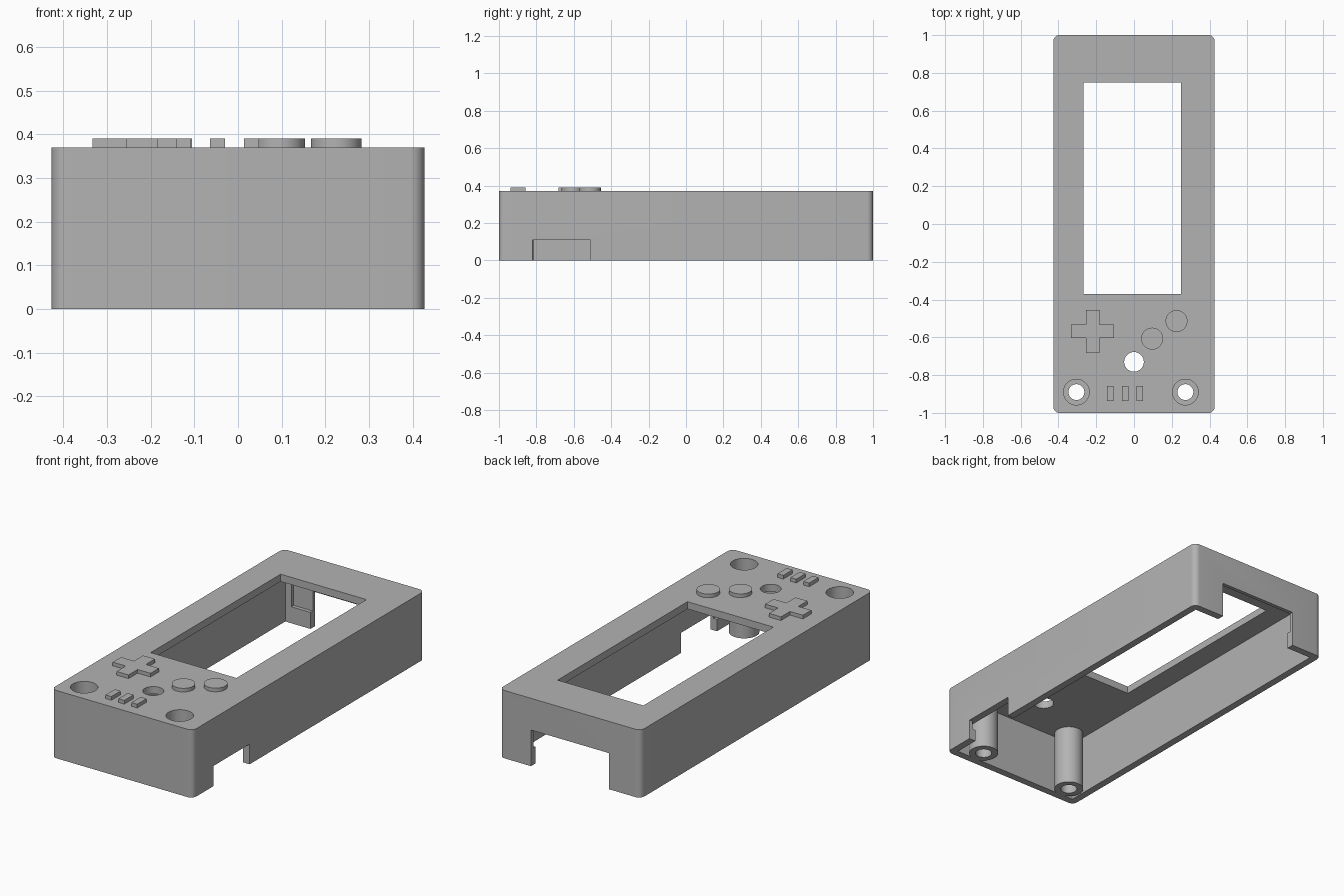
import bpy, bmesh, math

if "Cube" in bpy.data.objects:
    bpy.data.objects.remove(bpy.data.objects["Cube"])

TOP, WALL = 0.37, 0.04
grey = bpy.data.materials.new("plain grey")
grey.diffuse_color = (0.45, 0.45, 0.45, 1)
grey.use_nodes = True
grey.node_tree.nodes["Principled BSDF"].inputs["Base Color"].default_value = grey.diffuse_color


def prism(name, outline, z0, z1):
    """Extrude a flat outline from z0 to z1."""
    bm = bmesh.new()
    face = bm.faces.new([bm.verts.new((x, y, z0)) for x, y in outline])
    up = bmesh.ops.extrude_face_region(bm, geom=[face])["geom"]
    bmesh.ops.translate(bm, vec=(0, 0, z1 - z0),
                        verts=[v for v in up if isinstance(v, bmesh.types.BMVert)])
    bmesh.ops.recalc_face_normals(bm, faces=bm.faces)
    mesh = bpy.data.meshes.new(name)
    bm.to_mesh(mesh)
    bm.free()
    mesh.materials.append(grey)
    obj = bpy.data.objects.new(name, mesh)
    bpy.context.collection.objects.link(obj)
    return obj


def rect(x0, x1, y0, y1, r=0, n=8):
    """Rectangle outline, optionally with rounded corners."""
    if not r:
        return [(x0, y0), (x1, y0), (x1, y1), (x0, y1)]
    pts = []
    corners = [(x1 - r, y1 - r), (x0 + r, y1 - r), (x0 + r, y0 + r), (x1 - r, y0 + r)]
    for k, (cx, cy) in enumerate(corners):
        for i in range(n + 1):
            a = math.pi / 2 * (k + i / n)
            pts.append((cx + r * math.cos(a), cy + r * math.sin(a)))
    return pts


def circle(cx, cy, r, n=48):
    return [(cx + r * math.cos(2 * math.pi * i / n), cy + r * math.sin(2 * math.pi * i / n))
            for i in range(n)]


def combine(obj, other, operation):
    mod = obj.modifiers.new("combine", "BOOLEAN")
    mod.operation, mod.solver, mod.object = operation, "EXACT", other
    bpy.context.view_layer.objects.active = obj
    bpy.ops.object.modifier_apply(modifier=mod.name)
    bpy.data.objects.remove(other)


def cut(obj, outline, z0, z1):
    combine(obj, prism("cutter", outline, z0, z1), "DIFFERENCE")


def smooth(obj):
    obj.data.shade_smooth()
    obj.data.set_sharp_from_angle(angle=math.radians(30))


# Hollow case, open underneath
W = 0.427
case = prism("case", rect(-W, W, -1, 1, 0.032), 0, TOP)
cut(case, rect(-W + WALL, W - WALL, -1 + WALL, 1 - WALL), -0.1, TOP - WALL)

# Screen window and small round hole
cut(case, rect(-0.268, 0.25, -0.37, 0.75), 0.2, 0.5)
cut(case, circle(0, -0.73, 0.052), 0.2, 0.5)

# Back notch with a wider pocket on the inside of the wall
cut(case, rect(-0.235, 0.235, 0.9, 1.1), -0.1, 0.197)
cut(case, rect(-0.35, 0.35, 0.9, 0.98), 0.09, 0.25)

# Side notch with its inner pocket
cut(case, rect(0.36, 0.5, -0.82, -0.51), -0.1, 0.11)
cut(case, rect(0.36, W - 0.02, -0.86, -0.51), 0.065, 0.11)

# Screw posts with deep counterbores
for x in (-0.305, 0.272):
    combine(case, prism("post", circle(x, -0.89, 0.075), 0, TOP - 0.01), "UNION")
    cut(case, circle(x, -0.89, 0.068), 0.05, 0.5)
    cut(case, circle(x, -0.89, 0.042), -0.1, 0.2)
smooth(case)

# Raised controls
cx, cy, a, b = -0.219, -0.568, 0.114, 0.036
plus = [(b, a), (-b, a), (-b, b), (-a, b), (-a, -b), (-b, -b),
        (-b, -a), (b, -a), (b, -b), (a, -b), (a, b), (b, b)]
prism("direction_pad", [(cx + x, cy + y) for x, y in plus], TOP - 0.01, 0.39)
for i, (x, y) in enumerate([(0.096, -0.607), (0.225, -0.514)]):
    smooth(prism(f"round_button_{i + 1}", circle(x, y, 0.058), TOP - 0.01, 0.39))
for i, x in enumerate((-0.125, -0.047, 0.031)):
    prism(f"small_button_{i + 1}", rect(x - 0.0175, x + 0.0175, -0.938, -0.858),
          TOP - 0.01, 0.39)
